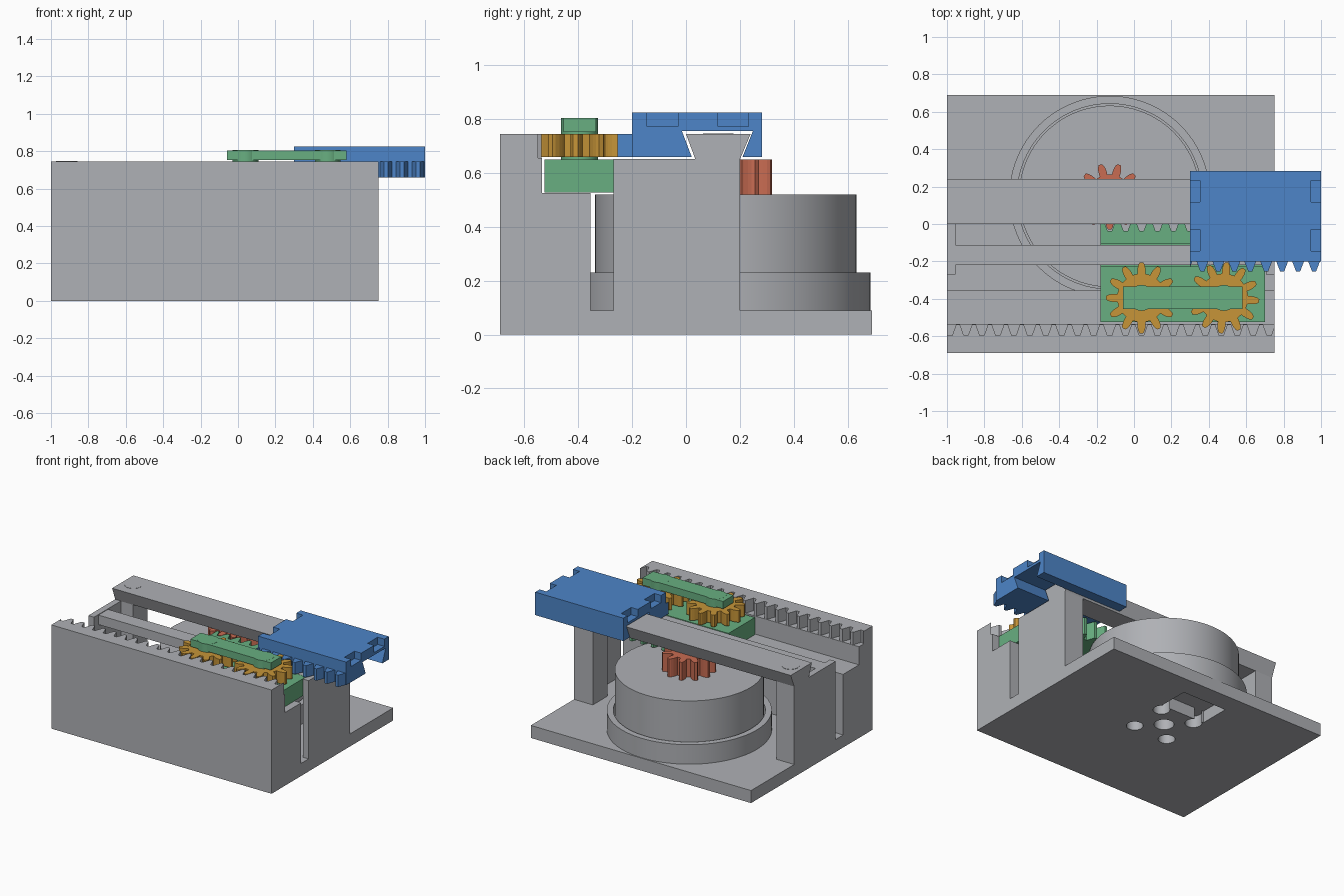
import bpy, bmesh, math
from math import pi, cos, sin

if "Cube" in bpy.data.objects:
    bpy.data.objects.remove(bpy.data.objects["Cube"])


def material(name, rgb):
    m = bpy.data.materials.new(name)
    m.diffuse_color = (*rgb, 1)
    m.use_nodes = True
    m.node_tree.nodes["Principled BSDF"].inputs["Base Color"].default_value = m.diffuse_color
    return m


GREY = material("grey metal", (0.43, 0.44, 0.465))
BLUE = material("blue", (0.075, 0.235, 0.58))
GREEN = material("green", (0.14, 0.43, 0.22))
ORANGE = material("orange", (0.57, 0.30, 0.04))
RED = material("red", (0.58, 0.15, 0.085))

MODULE = 0.02715
PITCH = pi * MODULE
MOTOR = (-0.13, 0.148)


def extrude(name, pts, vec, mat):
    """Close a 3D outline and extrude it along vec."""
    bm = bmesh.new()
    face = bm.faces.new([bm.verts.new(p) for p in pts])
    res = bmesh.ops.extrude_face_region(bm, geom=[face])
    bmesh.ops.translate(bm, vec=vec, verts=[g for g in res["geom"] if isinstance(g, bmesh.types.BMVert)])
    bmesh.ops.recalc_face_normals(bm, faces=bm.faces)
    me = bpy.data.meshes.new(name)
    bm.to_mesh(me)
    bm.free()
    ob = bpy.data.objects.new(name, me)
    bpy.context.collection.objects.link(ob)
    me.materials.append(mat)
    return ob


def plan(name, pts, z0, z1, mat):
    return extrude(name, [(x, y, z0) for x, y in pts], (0, 0, z1 - z0), mat)


def section(name, pts, x0, x1, mat):
    return extrude(name, [(x0, y, z) for y, z in pts], (x1 - x0, 0, 0), mat)


def box(name, x0, x1, y0, y1, z0, z1, mat):
    return plan(name, [(x0, y0), (x1, y0), (x1, y1), (x0, y1)], z0, z1, mat)


def smooth(ob):
    bpy.ops.object.select_all(action='DESELECT')
    ob.select_set(True)
    bpy.context.view_layer.objects.active = ob
    bpy.ops.object.shade_smooth_by_angle(angle=math.radians(30))
    return ob


def disc(name, cx, cy, r, z0, z1, mat, n=64):
    pts = [(cx + r * cos(2 * pi * i / n), cy + r * sin(2 * pi * i / n)) for i in range(n)]
    return smooth(plan(name, pts, z0, z1, mat))


def cut(ob, cutters):
    """Subtract the cutters and delete them."""
    for c in cutters:
        mod = ob.modifiers.new("cut", 'BOOLEAN')
        mod.operation, mod.object, mod.solver = 'DIFFERENCE', c, 'EXACT'
        bpy.context.view_layer.objects.active = ob
        bpy.ops.object.modifier_apply(modifier=mod.name)
        bpy.data.objects.remove(c)
    return ob


def gear(name, cx, cy, teeth, z0, z1, mat, turn=0.0):
    rp = teeth * MODULE / 2
    prof = [(-0.31, -1.2), (-0.29, -0.7), (-0.24, 0), (-0.17, 0.6), (-0.09, 1),
            (0.09, 1), (0.17, 0.6), (0.24, 0), (0.29, -0.7), (0.31, -1.2)]
    pts = []
    for i in range(teeth):
        for a, h in prof:
            ang = -pi / 2 + turn + (i + a) * 2 * pi / teeth
            r = rp + h * MODULE
            pts.append((cx + r * cos(ang), cy + r * sin(ang)))
    return plan(name, pts, z0, z1, mat)


def rack(name, x0, x1, back, root, tip, gap, z0, z1, mat):
    """Straight row of trapezoid teeth with a gap centred at x = gap."""
    def depth(x):
        u = abs((x - gap) / PITCH - round((x - gap) / PITCH))
        return root + (tip - root) * min(1, max(0, (u - 0.13) / 0.25))
    xs = [gap + (k + o) * PITCH for k in range(-30, 31) for o in (-0.38, -0.13, 0.13, 0.38)]
    xs = [x0] + [x for x in xs if x0 + 0.001 < x < x1 - 0.001] + [x1]
    return plan(name, [(x1, back), (x0, back)] + [(x, depth(x)) for x in xs], z0, z1, mat)


# Base plate with screw holes and cable opening
mx, my = MOTOR
plate = box("base_plate", -1, 0.75, -0.69, 0.69, 0, 0.09, GREY)
holes = [disc("hole", mx, my, 0.065, -0.1, 0.2, GREY, 32)]
holes += [disc("hole", mx + sx * 0.135, my + sy * 0.135, 0.055, -0.1, 0.2, GREY, 32)
          for sx in (-1, 1) for sy in (-1, 1)]
holes.append(box("opening", mx - 0.18, mx + 0.17, 0.33, 0.55, -0.1, 0.2, GREY))
cut(plate, holes)

# Front block with slider ledge and fixed rack
section("front_block", [(-0.69, 0.09), (-0.355, 0.09), (-0.355, 0.525), (-0.535, 0.525),
                        (-0.535, 0.655), (-0.69, 0.655)], -1, 0.75, GREY)
rack("fixed_rack", -1, 0.75, -0.69, -0.597, -0.537, 0.04, 0.655, 0.745, GREY)

# End supports: thin wall plus column under the guide beam
for side, (xo, xw, xc) in {"left": (-1, -0.955, -0.86), "right": (0.75, 0.705, 0.60)}.items():
    plan(side + "_support", [(xo, -0.27), (xw, -0.27), (xw, 0.035), (xc, 0.035), (xc, 0.2), (xo, 0.2)],
         0.09, 0.652, GREY)

# Dovetail guide beam, its pin and the lower rail
section("guide_beam", [(0.035, 0.65), (0.2, 0.65), (0.24, 0.745), (0.0, 0.745)], -1, 0.75, GREY)
disc("beam_pin", -0.915, 0.12, 0.057, 0.70, 0.747, GREY, 40)
box("lower_rail", -1, 0.75, -0.22, -0.112, 0.58, 0.648, GREY)

# Motor in its collar
collar = disc("motor_collar", mx, my, 0.537, 0.085, 0.23, GREY, 96)
cut(collar, [disc("bore", mx, my, 0.495, 0.0901, 0.4, GREY, 96),
             box("trim", -1, 1, -0.7, -0.355, 0, 0.4, GREY)]
    + [disc("hole", mx, my, 0.065, 0, 0.2, GREY, 32)])
smooth(collar)
disc("motor_body", mx, my, 0.485, 0.091, 0.52, GREY, 96)
gear("motor_pinion", mx, my, 11, 0.52, 0.65, RED)

# Green slider: front bar, bridge under the rail, driven rack
section("slider_body", [(-0.525, 0.527), (-0.105, 0.527), (-0.105, 0.573), (-0.225, 0.573),
                        (-0.225, 0.65), (-0.525, 0.65)], -0.18, 0.70, GREEN)
rack("slider_rack", -0.18, 0.70, -0.107, -0.037, 0.02, mx, 0.527, 0.65, GREEN)

# Twin gears on shafts joined by a link bar
GX = (0.04, 0.48)
skew = round((GX[1] - GX[0]) / PITCH) * PITCH - (GX[1] - GX[0])
for i, x in enumerate(GX):
    gear("transfer_gear", x, -0.395, 12, 0.66, 0.745, ORANGE, i * skew / (6 * MODULE))
    disc("gear_shaft", x, -0.395, 0.069, 0.64, 0.805, GREEN, 48)
box("link_bar", -0.06, 0.58, -0.455, -0.335, 0.752, 0.8045, GREEN)

# Blue carriage with dovetail slot, end notches and side rack
carriage = section("carriage", [(-0.2, 0.66), (0.021, 0.66), (-0.015, 0.755), (0.248, 0.755),
                                (0.21, 0.66), (0.283, 0.66), (0.283, 0.825), (-0.2, 0.825)],
                   0.3, 1.0, BLUE)
cut(carriage, [box("notch", x0, x1, y0, y0 + 0.115, 0.773, 0.9, BLUE)
               for x0, x1 in ((0.2, 0.353), (0.947, 1.1)) for y0 in (-0.145, 0.118)])
rack("carriage_rack", 0.3, 1.0, -0.19, -0.2, -0.255, GX[1] - skew, 0.66, 0.745, BLUE)
